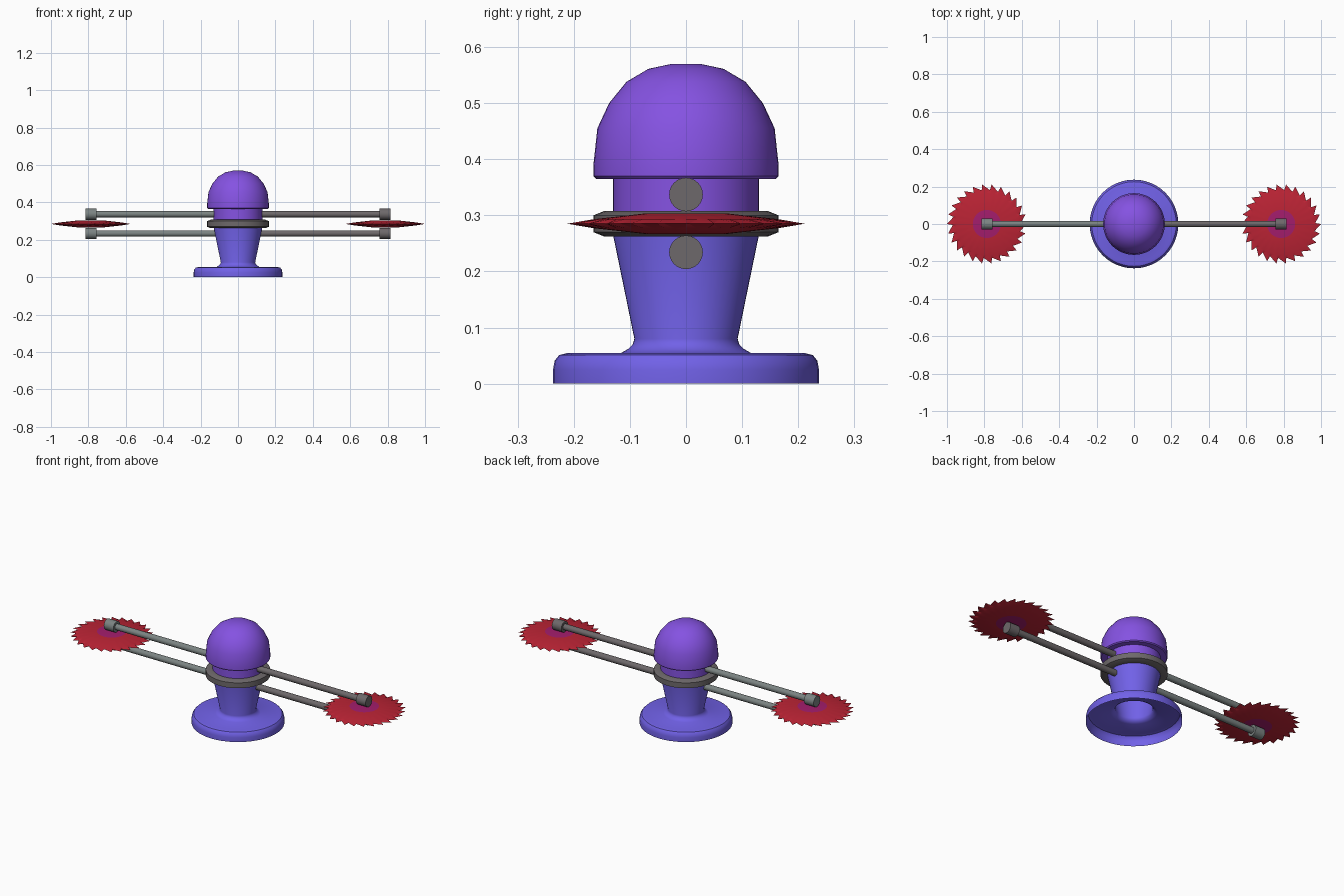
import bpy, bmesh, math
from mathutils import Matrix

if "Cube" in bpy.data.objects:
    bpy.data.objects.remove(bpy.data.objects["Cube"])


def material(name, rgb):
    m = bpy.data.materials.new(name)
    m.diffuse_color = (*rgb, 1)
    m.use_nodes = True
    m.node_tree.nodes["Principled BSDF"].inputs["Base Color"].default_value = m.diffuse_color
    return m


VIOLET = material("violet", (0.235, 0.085, 0.76))
BLUE = material("blue violet", (0.165, 0.12, 0.80))
LIGHT = material("light grey", (0.20, 0.23, 0.225))
DARK = material("warm grey", (0.155, 0.14, 0.145))
RED = material("red", (0.50, 0.017, 0.035))
MAGENTA = material("magenta", (0.37, 0.012, 0.15))


def finish(name, bm, mats, angle=35):
    me = bpy.data.meshes.new(name)
    bmesh.ops.recalc_face_normals(bm, faces=bm.faces)
    bm.to_mesh(me)
    bm.free()
    for m in mats:
        me.materials.append(m)
    me.shade_smooth()
    me.set_sharp_from_angle(angle=math.radians(angle))
    ob = bpy.data.objects.new(name, me)
    bpy.context.collection.objects.link(ob)
    return ob


def lathe(name, profile, mat, n=48, closed=False, cap_top=False):
    bm = bmesh.new()
    rings = [[bm.verts.new((r * math.cos(2 * math.pi * i / n),
                            r * math.sin(2 * math.pi * i / n), z))
              for i in range(n)] for r, z in profile]
    pairs = list(zip(rings, rings[1:]))
    if closed:
        pairs.append((rings[-1], rings[0]))
    for a, b in pairs:
        for i in range(n):
            j = (i + 1) % n
            bm.faces.new((a[i], a[j], b[j], b[i]))
    if cap_top:
        bm.faces.new(rings[-1])
    ob = finish(name, bm, [mat])
    if not closed and ob.data.polygons[0].normal.dot(ob.data.polygons[0].center) < 0:
        ob.data.flip_normals()
    return ob


def rod(name, x0, x1, z, r, mat, n=24):
    bm = bmesh.new()
    bmesh.ops.create_cone(bm, cap_ends=True, segments=n, radius1=r, radius2=r,
                          depth=abs(x1 - x0),
                          matrix=Matrix.Translation(((x0 + x1) / 2, 0, z))
                          @ Matrix.Rotation(math.pi / 2, 4, 'Y'))
    return finish(name, bm, [mat])


def blade(name, x, turn, teeth=26):
    # lens-shaped saw disc; hub faces get the second material
    bm = bmesh.new()
    n = teeth * 2
    step = 2 * math.pi / teeth

    def ring(r, z):
        return [bm.verts.new((r * math.cos(i * step / 2), r * math.sin(i * step / 2), z))
                for i in range(n)]
    rim = []
    for t in range(teeth):
        for r, a in ((0.213, t * step), (0.182, (t + 0.12) * step)):
            rim.append(bm.verts.new((r * math.cos(a), r * math.sin(a), 0)))
    for s in (1, -1):
        hub = ring(0.075, 0.018 * s)
        mid = ring(0.165, 0.008 * s)
        bm.faces.new(hub).material_index = 1
        for a, b in ((hub, mid), (mid, rim)):
            for i in range(n):
                j = (i + 1) % n
                bm.faces.new((a[i], a[j], b[j], b[i]))
    ob = finish(name, bm, [RED, MAGENTA], 25)
    ob.location = (x, 0, 0.285)
    ob.rotation_euler.z = turn
    return ob


# pedestal: flared foot with hollow underside and tapering neck
lathe("pedestal", [(0.237, 0), (0.237, 0.025), (0.234, 0.041), (0.226, 0.051),
                   (0.21, 0.055), (0.115, 0.055), (0.103, 0.062), (0.095, 0.07),
                   (0.092, 0.08), (0.13, 0.265), (0.13, 0.285)], BLUE)
# collar and domed head
lathe("head", [(0.13, 0.285), (0.13, 0.365), (0.16, 0.365), (0.165, 0.37),
               (0.165, 0.39), (0.158, 0.455), (0.137, 0.50), (0.106, 0.538),
               (0.067, 0.561), (0.025, 0.57)], VIOLET, cap_top=True)
# metal band around the neck
lathe("neck_band", [(0.125, 0.262), (0.145, 0.262), (0.165, 0.27), (0.165, 0.30),
                    (0.145, 0.308), (0.125, 0.308)], DARK, closed=True)

# paired arms, end caps and saw blades on both sides
for side, s, mat in (("left", -1, LIGHT), ("right", 1, DARK)):
    for level, z in (("upper", 0.337), ("lower", 0.234)):
        rod(f"{side}_{level}_arm", 0.06 * s, 0.77 * s, z, 0.017, mat, 16)
        rod(f"{side}_{level}_end_cap", 0.756 * s, 0.816 * s, z, 0.03, mat)
    blade(f"{side}_saw_blade", 0.787 * s, 0 if s > 0 else math.pi)
